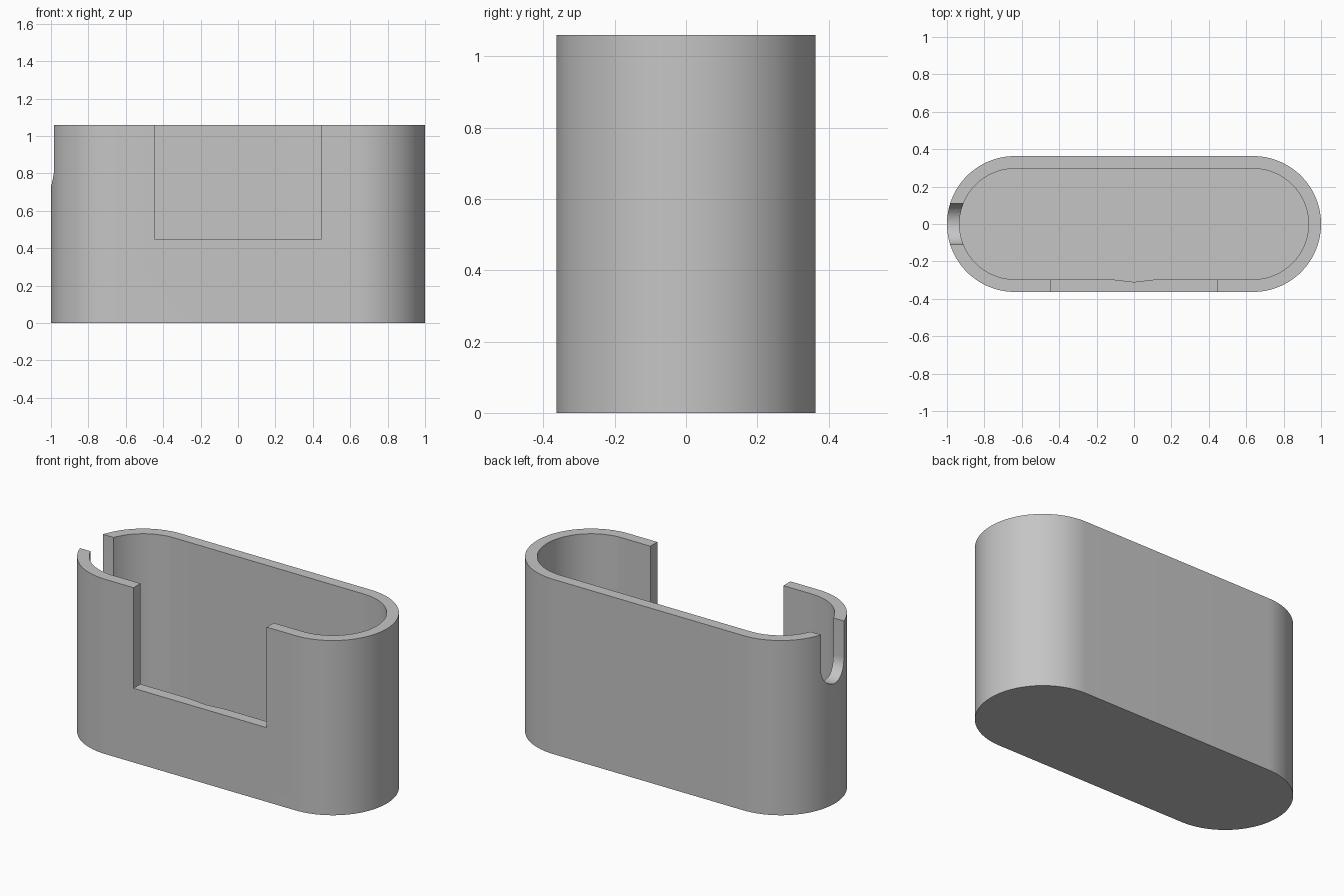
import bpy
import bmesh
from math import cos, sin, pi, radians
from mathutils import Matrix, Vector

cube = bpy.data.objects.get("Cube")
if cube:
    bpy.data.objects.remove(cube, do_unlink=True)

# Main sizes
HEIGHT, RADIUS, WALL, FLOOR = 1.06, 0.363, 0.067, 0.067
STRAIGHT = 1 - RADIUS          # half length of the flat sides
WINDOW_HALF, WINDOW_Z = 0.447, 0.45
SLOT_R, SLOT_Z = 0.11, 0.84
TOP = HEIGHT + 0.2             # cutters reach past the rim

grey = bpy.data.materials.new("grey plastic")
grey.use_nodes = True
colour = (0.56, 0.56, 0.56, 1)
grey.diffuse_color = colour
grey.node_tree.nodes["Principled BSDF"].inputs["Base Color"].default_value = colour


def arc(cx, cy, r, start, end, steps):
    angles = [start + (end - start) * i / steps for i in range(steps + 1)]
    return [(cx + r * cos(a), cy + r * sin(a)) for a in angles]


def stadium(r):
    return (arc(STRAIGHT, 0, r, -pi / 2, pi / 2, 48)
            + arc(-STRAIGHT, 0, r, pi / 2, 3 * pi / 2, 48))


def prism(name, outline, low, high, turn=Matrix()):
    """Extrude a flat outline from low to high, then turn it."""
    bm = bmesh.new()
    face = bm.faces.new([bm.verts.new((x, y, low)) for x, y in outline])
    extruded = bmesh.ops.extrude_face_region(bm, geom=[face])["geom"]
    moved = [v for v in extruded if isinstance(v, bmesh.types.BMVert)]
    bmesh.ops.translate(bm, verts=moved, vec=Vector((0, 0, high - low)))
    bm.transform(turn)
    bmesh.ops.recalc_face_normals(bm, faces=bm.faces)
    mesh = bpy.data.meshes.new(name)
    bm.to_mesh(mesh)
    bm.free()
    mesh.materials.append(grey)
    obj = bpy.data.objects.new(name, mesh)
    bpy.context.collection.objects.link(obj)
    return obj


# Outer body
holder = prism("holder_shell", stadium(RADIUS), 0, HEIGHT)

# Hollow, with a shallow groove in the middle of the front wall
inner = RADIUS - WALL
hollow = stadium(inner) + [(-0.12, -inner), (0, -inner - 0.014), (0.12, -inner)]

# Front window and round-bottomed side slot
window = [(-WINDOW_HALF, -0.6), (WINDOW_HALF, -0.6),
          (WINDOW_HALF, -0.1), (-WINDOW_HALF, -0.1)]
slot = arc(0, SLOT_Z, SLOT_R, pi, 2 * pi, 24) + [(SLOT_R, TOP), (-SLOT_R, TOP)]
# Outline x, y and depth become world y, z and x
sideways = Matrix(((0, 0, 1, 0), (1, 0, 0, 0), (0, 1, 0, 0), (0, 0, 0, 1)))

cutters = [prism("hollow_cutter", hollow, FLOOR, TOP),
           prism("window_cutter", window, WINDOW_Z, TOP),
           prism("slot_cutter", slot, -1.2, -0.7, sideways)]

bpy.ops.object.select_all(action="DESELECT")
holder.select_set(True)
bpy.context.view_layer.objects.active = holder
for cutter in cutters:
    cut = holder.modifiers.new(cutter.name, "BOOLEAN")
    cut.operation = "DIFFERENCE"
    cut.solver = "EXACT"
    cut.object = cutter
    bpy.ops.object.modifier_apply(modifier=cut.name)
    bpy.data.objects.remove(cutter, do_unlink=True)

bpy.ops.object.shade_smooth_by_angle(angle=radians(30))
